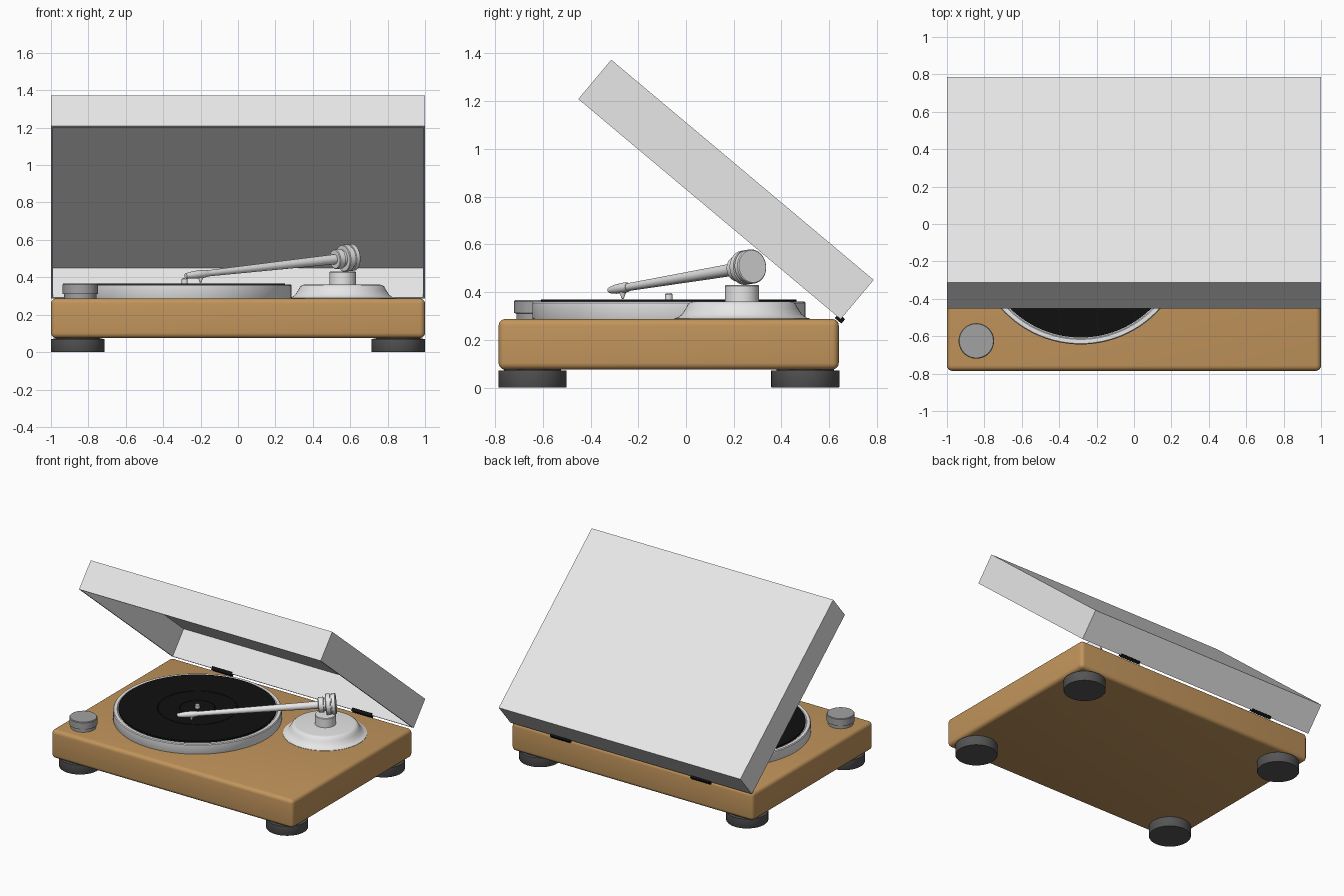
import bpy, bmesh, math
from mathutils import Vector, Matrix

if "Cube" in bpy.data.objects:
    bpy.data.objects.remove(bpy.data.objects["Cube"])


def material(name, r, g, b):
    m = bpy.data.materials.new(name)
    m.diffuse_color = (r, g, b, 1)
    m.use_nodes = True
    m.node_tree.nodes["Principled BSDF"].inputs["Base Color"].default_value = m.diffuse_color
    return m


WOOD = material("warm wood", 0.54, 0.30, 0.107)
SILVER = material("light silver", 0.8, 0.8, 0.8)
GREY = material("mid grey", 0.36, 0.36, 0.36)
RUBBER = material("dark rubber", 0.09, 0.09, 0.09)
BLACK = material("black vinyl", 0.005, 0.005, 0.005)


def finish(name, bm, mat, matrix=Matrix(), smooth=True):
    bmesh.ops.recalc_face_normals(bm, faces=bm.faces)
    me = bpy.data.meshes.new(name)
    bm.to_mesh(me)
    bm.free()
    me.materials.append(mat)
    ob = bpy.data.objects.new(name, me)
    ob.matrix_world = matrix
    bpy.context.collection.objects.link(ob)
    if smooth:
        bpy.ops.object.select_all(action='DESELECT')
        ob.select_set(True)
        bpy.context.view_layer.objects.active = ob
        bpy.ops.object.shade_smooth_by_angle(angle=math.radians(35))
    return ob


def lathe(name, profile, mat, matrix, steps=64):
    """Revolve (radius, height) points around local z."""
    bm = bmesh.new()
    vs = [bm.verts.new((r, 0, z)) for r, z in profile]
    es = [bm.edges.new(p) for p in zip(vs, vs[1:])]
    bmesh.ops.spin(bm, geom=vs + es, axis=(0, 0, 1), cent=(0, 0, 0),
                   angle=math.tau, steps=steps, use_merge=True)
    bmesh.ops.remove_doubles(bm, verts=bm.verts, dist=1e-5)
    return finish(name, bm, mat, matrix)


def box(name, lo, hi, mat, matrix=Matrix(), bevel=0.0, open_bottom=False):
    lo, hi = Vector(lo), Vector(hi)
    bm = bmesh.new()
    bmesh.ops.create_cube(bm, size=1)
    for v in bm.verts:
        v.co = Vector([(lo[i] + hi[i]) / 2 + v.co[i] * (hi[i] - lo[i]) for i in range(3)])
    if open_bottom:
        low = [f for f in bm.faces if f.normal.z < -0.9]
        bmesh.ops.delete(bm, geom=low, context='FACES')
    if bevel:
        bmesh.ops.bevel(bm, geom=bm.edges[:], offset=bevel, segments=5,
                        profile=0.5, affect='EDGES')
    return finish(name, bm, mat, matrix, smooth=bevel > 0)


def at(x, y, z=0):
    return Matrix.Translation((x, y, z))


# Wooden plinth and four feet
box("plinth", (-1, -0.785, 0.075), (1, 0.64, 0.287), WOOD, bevel=0.028)
for side, x in (("left", -0.857), ("right", 0.857)):
    for end, y in (("front", -0.643), ("back", 0.5)):
        lathe(f"{end}_{side}_foot", [(0, 0), (0.141, 0), (0.143, 0.003), (0.143, 0.071),
                                     (0.12, 0.072), (0.12, 0.08), (0, 0.08)], RUBBER, at(x, y))

# Platter, record and spindle
centre = at(-0.285, -0.072)
lathe("platter", [(0, 0.28), (0.566, 0.28), (0.572, 0.29), (0.572, 0.355), (0.567, 0.361),
                  (0.545, 0.361), (0.54, 0.356), (0, 0.356)], SILVER, centre, 96)
lathe("record", [(0, 0.355), (0.535, 0.355), (0.535, 0.368), (0.274, 0.368), (0.272, 0.366),
                 (0.268, 0.366), (0.266, 0.368), (0.124, 0.368), (0.122, 0.366),
                 (0.118, 0.366), (0.116, 0.368), (0, 0.368)], BLACK, centre, 96)
lathe("spindle", [(0, 0.36), (0.016, 0.36), (0.016, 0.39), (0.012, 0.395), (0, 0.395)],
      SILVER, centre, 24)

# Speed knob with slightly narrower skirt
lathe("speed_knob", [(0, 0.28), (0.086, 0.28), (0.086, 0.31), (0.095, 0.312), (0.095, 0.361),
                     (0.091, 0.366), (0, 0.366)], GREY, at(-0.843, -0.625), 48)

# Flared tonearm base and post
lathe("tonearm_base", [(0, 0.28), (0.285, 0.28), (0.285, 0.289), (0.268, 0.294), (0.25, 0.308),
                       (0.235, 0.332), (0.225, 0.35), (0.214, 0.359), (0.2, 0.361), (0, 0.361)],
      SILVER, at(0.557, 0.234))
lathe("tonearm_post", [(0, 0.35), (0.071, 0.35), (0.071, 0.426), (0.068, 0.43), (0, 0.43)],
      SILVER, at(0.56, 0.234), 48)

# Tonearm: local z runs from the pivot towards the stylus end
pivot = Vector((0.567, 0.245, 0.502))
tip = Vector((-0.28, -0.318, 0.408))
length = (tip - pivot).length
arm = Matrix.Translation(pivot) @ (tip - pivot).to_track_quat('Z', 'Y').to_matrix().to_4x4()
lathe("counterweight", [(0, -0.06), (0.068, -0.06), (0.072, -0.056), (0.072, -0.034),
                        (0.067, -0.032), (0.067, -0.026), (0.072, -0.024), (0.072, 0.004),
                        (0.069, 0.008), (0.045, 0.008), (0.045, 0.022), (0.053, 0.024),
                        (0.053, 0.056), (0.049, 0.06), (0, 0.06)], SILVER, arm, 48)
lathe("tonearm_tube", [(0, 0.03), (0.027, 0.03), (0.016, length - 0.1), (0, length - 0.1)],
      SILVER, arm, 24)
lathe("headshell", [(0, length - 0.14), (0.018, length - 0.14), (0.022, length - 0.11),
                    (0.02, length - 0.05), (0.013, length), (0, length)], SILVER, arm, 16)
lathe("stylus", [(0, 0.37), (0.004, 0.372), (0.014, 0.398), (0.014, 0.412), (0, 0.412)],
      SILVER, at(-0.2, -0.265), 16)

# Open dust cover, hinged at the back edge
hinge = at(0, 0.648, 0.286) @ Matrix.Rotation(math.radians(-40), 4, 'X')
lid = box("dust_cover", (-1, -1.435, 0), (1, 0, 0.215), SILVER, hinge, open_bottom=True)
shell = lid.modifiers.new("shell", 'SOLIDIFY')
shell.thickness = 0.011
shell.offset = -1
shell.use_even_offset = True

# Two black hinges
for side, x in (("left", -0.58), ("right", 0.58)):
    box(f"{side}_hinge", (x - 0.08, -0.022, -0.012), (x + 0.08, 0.014, 0.012), BLACK, hinge)
